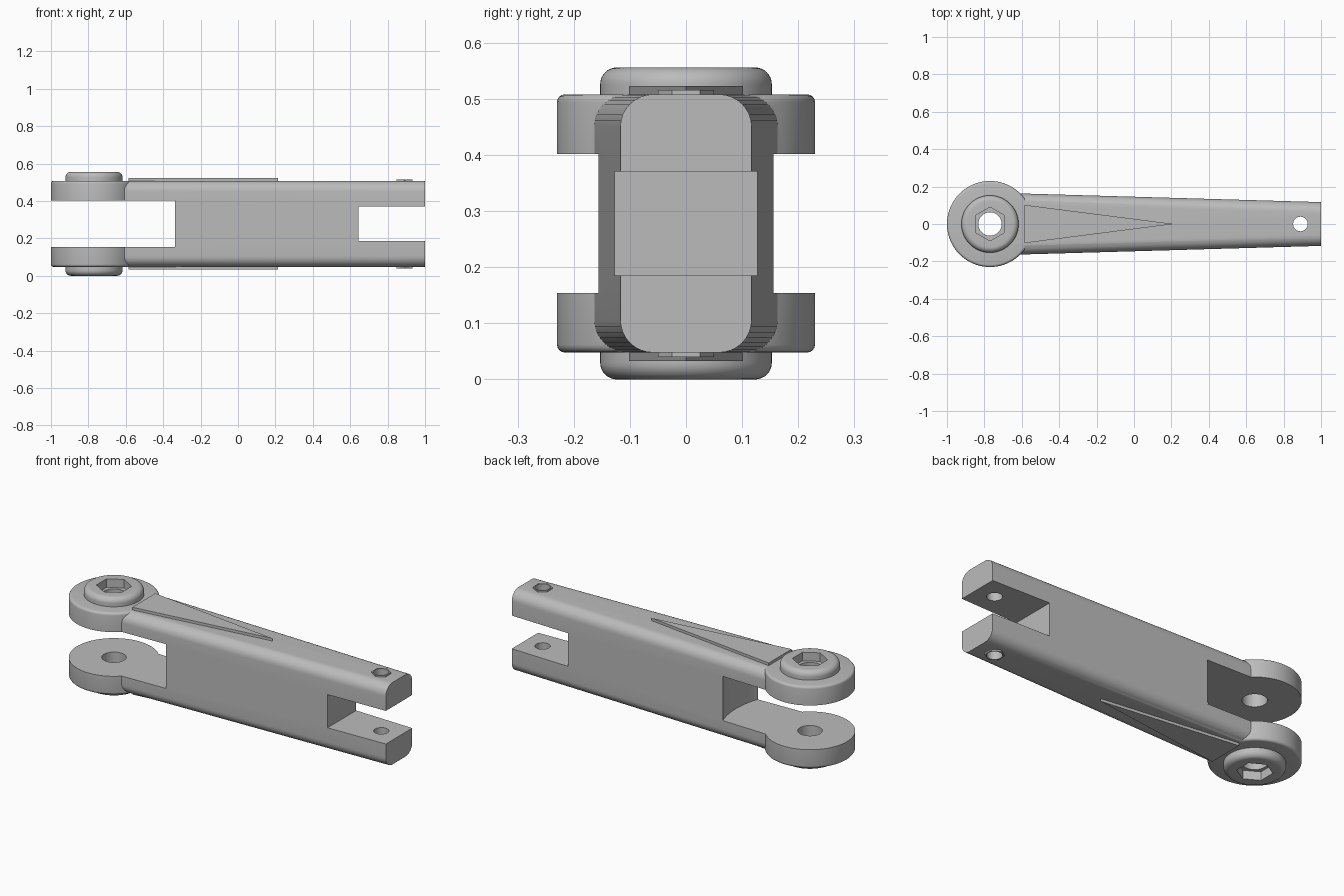
import bpy, bmesh
from math import pi, sin, cos, radians

cube = bpy.data.objects.get("Cube")
if cube:
    bpy.data.objects.remove(cube, do_unlink=True)

MID = 0.278            # height of the symmetry plane
LOW, HIGH = 0.048, 0.508
PIVOT, PIN = -0.77, 0.89

grey = bpy.data.materials.new("plain grey")
grey.use_nodes = True
grey.diffuse_color = (0.5, 0.5, 0.5, 1)
grey.node_tree.nodes["Principled BSDF"].inputs["Base Color"].default_value = (0.5, 0.5, 0.5, 1)


def finish(name, bm):
    bmesh.ops.recalc_face_normals(bm, faces=bm.faces)
    mesh = bpy.data.meshes.new(name)
    bm.to_mesh(mesh)
    bm.free()
    mesh.materials.append(grey)
    ob = bpy.data.objects.new(name, mesh)
    bpy.context.collection.objects.link(ob)
    return ob


def loft(name, rings):
    """Skin closed rings of points and cap both ends."""
    bm = bmesh.new()
    loops = [[bm.verts.new(p) for p in ring] for ring in rings]
    n = len(loops[0])
    for a, b in zip(loops, loops[1:]):
        for i in range(n):
            j = (i + 1) % n
            bm.faces.new((a[i], a[j], b[j], b[i]))
    bm.faces.new(loops[0])
    bm.faces.new(loops[-1])
    return finish(name, bm)


def turned(name, x, profile, sides=64, start=0.0):
    """Vertical turned part from (radius, z) pairs."""
    return loft(name, [[(x + r * cos(start + 2 * pi * i / sides),
                         r * sin(start + 2 * pi * i / sides), z)
                        for i in range(sides)] for r, z in profile])


def boolean(ob, tool, operation):
    mod = ob.modifiers.new(operation, 'BOOLEAN')
    mod.operation, mod.object, mod.solver = operation, tool, 'EXACT'
    bpy.context.view_layer.objects.active = ob
    bpy.ops.object.modifier_apply(modifier=mod.name)
    bpy.data.objects.remove(tool, do_unlink=True)


def smooth(ob):
    bpy.ops.object.select_all(action='DESELECT')
    ob.select_set(True)
    bpy.context.view_layer.objects.active = ob
    bpy.ops.object.shade_smooth_by_angle(angle=radians(30))


def fillet(r, z, size, steps, sign):
    """Quarter-round rim in (radius, z), running from the side to the cap."""
    return [(r - size + size * cos(pi / 2 * i / steps),
             z - sign * size + sign * size * sin(pi / 2 * i / steps))
            for i in range(steps + 1)]


def section(x, w, r=0.058, steps=8):
    """Rounded upright cross-section of the arm."""
    ring = []
    for k, (sy, sz) in enumerate([(1, 1), (-1, 1), (-1, -1), (1, -1)]):
        for i in range(steps + 1):
            a = pi / 2 * (k + i / steps)
            ring.append((x, sy * (w - r) + r * cos(a),
                         MID + sz * ((HIGH - LOW) / 2 - r) + r * sin(a)))
    return ring


# Tapered arm joined to the round pivot lug
arm = loft("link_arm", [section(PIVOT, 0.168), section(1.0, 0.117)])
lug_rim = fillet(0.23, HIGH, 0.014, 4, 1)
lug = turned("lug", PIVOT, [(r, 2 * MID - z) for r, z in reversed(lug_rim)] + lug_rim, 96)
boolean(arm, lug, 'UNION')

# Fork slots: round-ended at the pivot, square at the pin end
boolean(arm, turned("round_slot", PIVOT, [(0.46, 0.154), (0.46, 0.402)], 128), 'DIFFERENCE')
slot = [[(x, y, z) for y, z in [(-0.3, 0.185), (0.3, 0.185), (0.3, 0.371), (-0.3, 0.371)]]
        for x in (0.645, 1.1)]
boolean(arm, loft("square_slot", slot), 'DIFFERENCE')

# Through holes
for x, r in ((PIVOT, 0.0625), (PIN, 0.039)):
    boolean(arm, turned("drill", x, [(r, -0.1), (r, 0.7)], 48), 'DIFFERENCE')
smooth(arm)

# Parts repeated on the upper and lower faces
for side, s in (("upper", 1), ("lower", -1)):
    def level(z):
        return MID + s * (z - MID)

    # Rounded boss with a hexagonal socket
    boss = turned(side + "_boss", PIVOT,
                  [(0.153, level(0.504))] + fillet(0.153, level(0.556), 0.03, 8, s))
    boolean(boss, turned("hex_cutter", PIVOT, [(0.09, -0.1), (0.09, 0.7)], 6, pi / 2), 'DIFFERENCE')
    smooth(boss)

    # Thin hexagonal collar round the pin hole
    collar = turned(side + "_pin_collar", PIN, [(0.05, level(0.504)), (0.05, level(0.516))], 6, pi / 2)
    boolean(collar, turned("drill", PIN, [(0.039, -0.1), (0.039, 0.7)], 48), 'DIFFERENCE')
    smooth(collar)

    # Raised pointed rib
    loft(side + "_rib", [[(-0.585, -0.102, level(z)), (0.213, 0, level(z)), (-0.585, 0.102, level(z))]
                         for z in (0.504, 0.523)])
